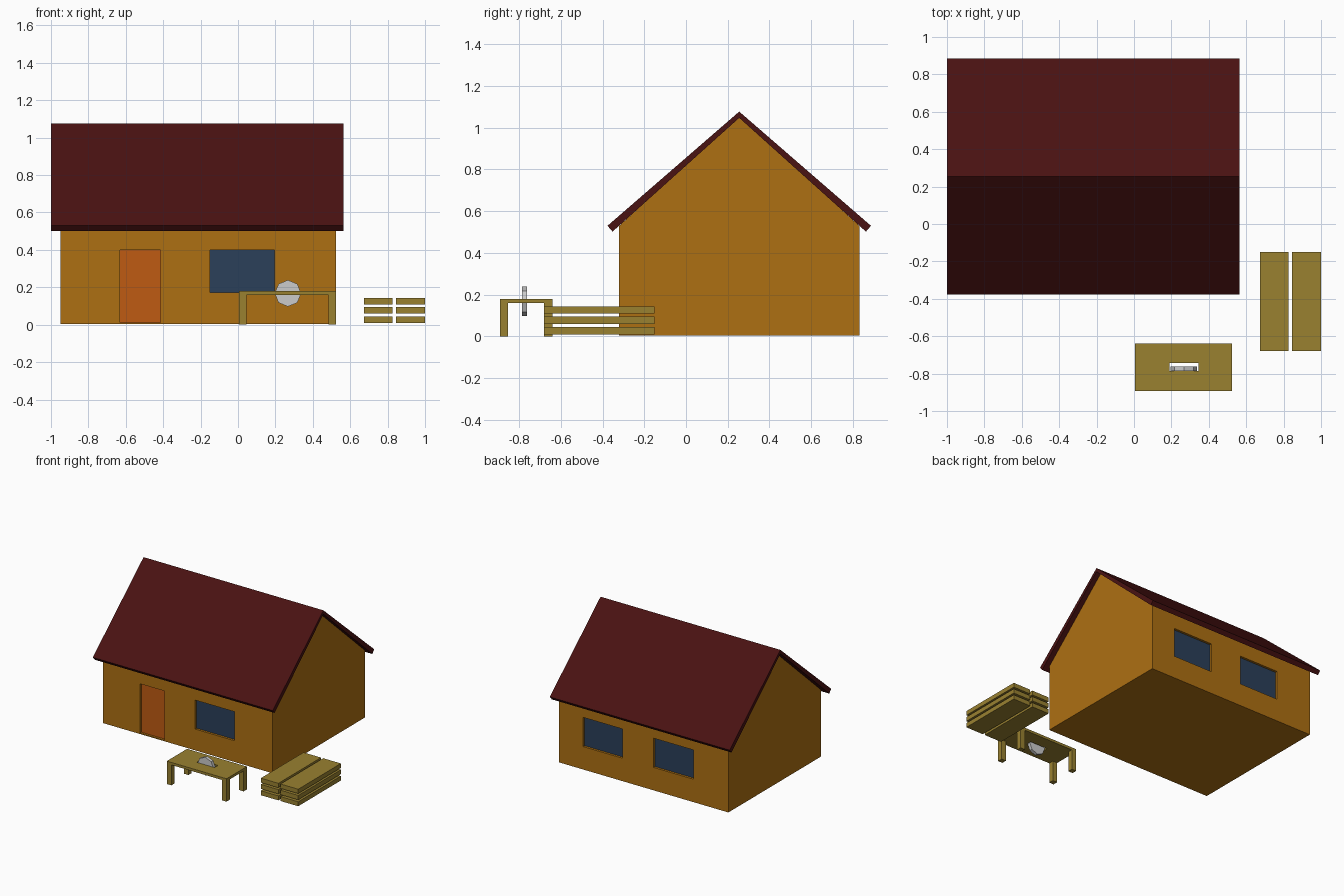
import bpy, bmesh
from math import pi
from mathutils import Matrix

if "Cube" in bpy.data.objects:
    bpy.data.objects.remove(bpy.data.objects["Cube"])


def material(name, rgb):
    m = bpy.data.materials.new(name)
    m.diffuse_color = (*rgb, 1)
    m.use_nodes = True
    m.node_tree.nodes["Principled BSDF"].inputs["Base Color"].default_value = m.diffuse_color
    return m


WALL = material("ochre_wall", (0.42, 0.16, 0.006))
ROOF = material("dark_red_roof", (0.068, 0.006, 0.006))
GLASS = material("blue_glass", (0.024, 0.05, 0.1))
DOOR = material("orange_door", (0.52, 0.105, 0.006))
WOOD = material("plank_wood", (0.32, 0.22, 0.03))


def finish(name, bm, mat=None):
    bmesh.ops.recalc_face_normals(bm, faces=bm.faces)
    me = bpy.data.meshes.new(name)
    bm.to_mesh(me)
    bm.free()
    ob = bpy.data.objects.new(name, me)
    bpy.context.collection.objects.link(ob)
    if mat:
        me.materials.append(mat)
    return ob


def box(name, x, y, z, mat=None):
    """Box from (min, max) ranges."""
    bm = bmesh.new()
    bmesh.ops.create_cube(bm, size=1)
    for v in bm.verts:
        v.co = [r[0] if c < 0 else r[1] for c, r in zip(v.co, (x, y, z))]
    return finish(name, bm, mat)


def extrude_x(name, profile, x0, x1, mat):
    """Extrude a (y, z) profile along x."""
    bm = bmesh.new()
    face = bm.faces.new([bm.verts.new((x0, y, z)) for y, z in profile])
    ext = bmesh.ops.extrude_face_region(bm, geom=[face])
    moved = [g for g in ext["geom"] if isinstance(g, bmesh.types.BMVert)]
    bmesh.ops.translate(bm, verts=moved, vec=(x1 - x0, 0, 0))
    return finish(name, bm, mat)


def cut(target, cutter):
    cutter.hide_render = True
    cutter.hide_set(True)
    mod = target.modifiers.new(cutter.name, 'BOOLEAN')
    mod.operation = 'DIFFERENCE'
    mod.solver = 'EXACT'
    mod.object = cutter


# House body with gables, and the gabled roof
F, B, MID = -0.32, 0.83, 0.255
house = extrude_x("house_walls", [(F, 0.005), (B, 0.005), (B, 0.53), (MID, 1.05), (F, 0.53)],
                  -0.95, 0.525, WALL)
extrude_x("roof", [(-0.376, 0.53), (MID, 1.077), (0.886, 0.53),
                   (0.862, 0.502), (MID, 1.047), (-0.352, 0.502)], -1.0, 0.565, ROOF)

# Recessed door and windows
DEPTH, PANE = 0.03, 0.012
openings = [
    ("door", (-0.63, -0.415), (0.012, 0.4), F, DOOR),
    ("front_window", (-0.15, 0.195), (0.172, 0.4), F, GLASS),
    ("back_window_left", (-0.03, 0.315), (0.185, 0.415), B, GLASS),
    ("back_window_right", (-0.645, -0.3), (0.185, 0.415), B, GLASS),
]
for name, x, z, wall, mat in openings:
    inward = 1 if wall == F else -1
    deep = wall + inward * DEPTH
    cut(house, box(name + "_cutter", x, sorted((wall - inward * 0.05, deep)), z))
    box(name, x, sorted((deep - inward * PANE, deep)), z, mat)

# Saw table: top with a blade slot, four legs
TX, TY, LEG = (0.005, 0.525), (-0.892, -0.64), 0.04
top = box("table_top", TX, TY, (0.16, 0.18), WOOD)
cut(top, box("slot_cutter", (0.19, 0.345), (-0.785, -0.742), (0.1, 0.25)))
for side, lx in (("left", TX[0]), ("right", TX[1] - LEG)):
    for end, ly in (("front", TY[0]), ("back", TY[1] - LEG)):
        box(f"table_leg_{end}_{side}", (lx, lx + LEG), (ly, ly + LEG), (0, 0.16), WOOD)

# Eight-sided saw blade standing in the slot
bm = bmesh.new()
bmesh.ops.create_cone(bm, cap_ends=True, segments=8, radius1=0.071, radius2=0.071, depth=0.025,
                      matrix=Matrix.Translation((0.267, -0.774, 0.168)) @ Matrix.Rotation(pi / 2, 4, 'X'))
finish("saw_blade", bm)

# Plank pile: two columns of three
for col, x in enumerate(((0.675, 0.827), (0.846, 1.0))):
    for row, z in enumerate((0.01, 0.06, 0.109)):
        box(f"plank_{col + 1}_{row + 1}", x, (-0.68, -0.15), (z, z + 0.035), WOOD)
